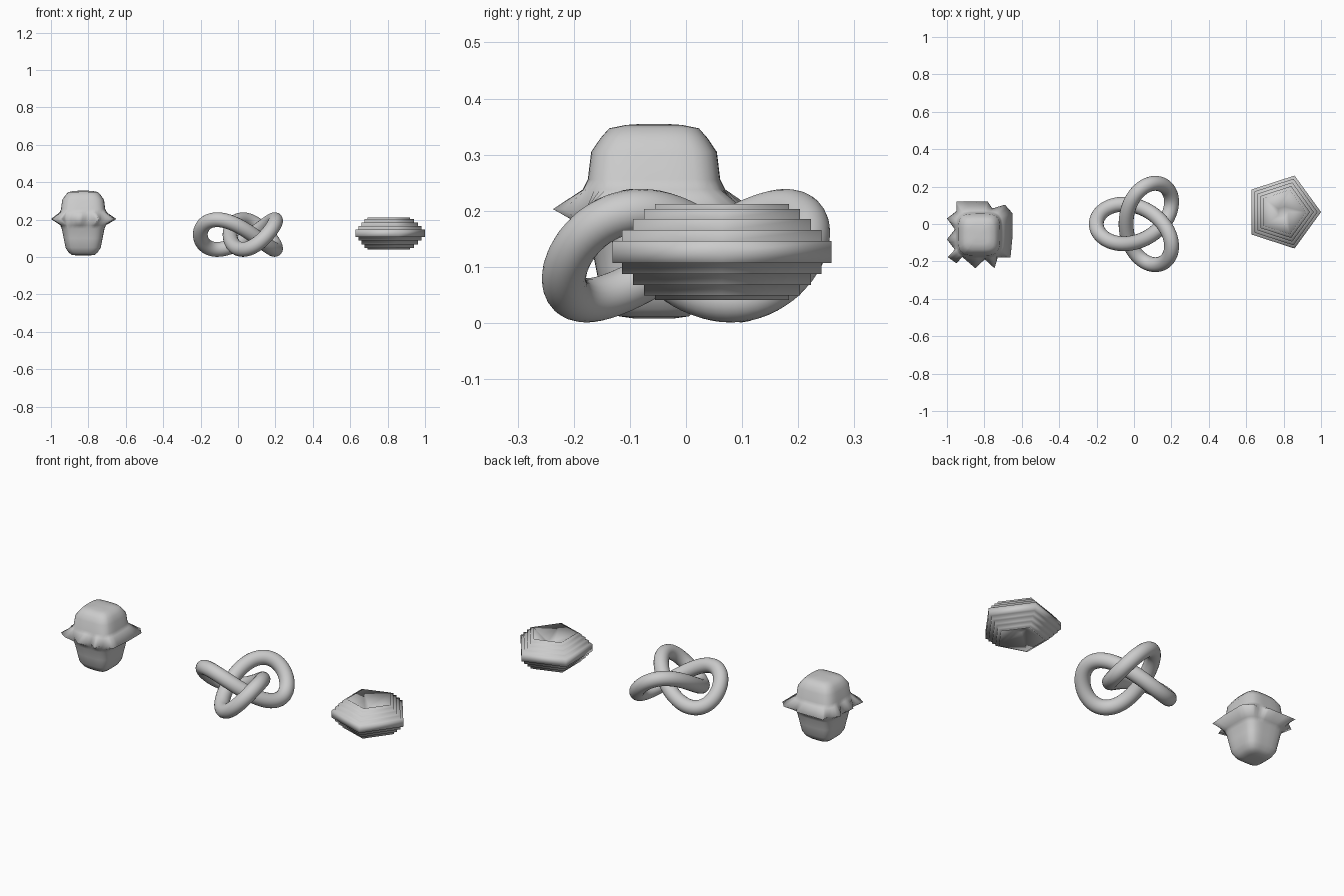
import bpy
from math import sin, cos, pi, tau
from mathutils import Vector

if "Cube" in bpy.data.objects:
    bpy.data.objects.remove(bpy.data.objects["Cube"])


def loft(name, rings, closed=False, angle=0.7):
    """Skin a list of equal-length rings; cap the ends unless the loft is closed."""
    n, m = len(rings[0]), len(rings)
    verts = [p for ring in rings for p in ring]
    faces = []
    for i in range(m if closed else m - 1):
        a, b = i * n, (i + 1) % m * n
        for j in range(n):
            k = (j + 1) % n
            faces.append((a + j, a + k, b + k, b + j))
    if not closed:
        faces.append(tuple(reversed(range(n))))
        faces.append(tuple(range((m - 1) * n, m * n)))
    mesh = bpy.data.meshes.new(name)
    mesh.from_pydata(verts, [], faces)
    ob = bpy.data.objects.new(name, mesh)
    bpy.context.collection.objects.link(ob)
    bpy.ops.object.select_all(action='DESELECT')
    ob.select_set(True)
    bpy.context.view_layer.objects.active = ob
    bpy.ops.object.mode_set(mode='EDIT')
    bpy.ops.mesh.select_all(action='SELECT')
    bpy.ops.mesh.normals_make_consistent(inside=False)
    bpy.ops.object.mode_set(mode='OBJECT')
    bpy.ops.object.shade_smooth_by_angle(angle=angle)
    return ob


# Trefoil knot in the middle
S, TUBE = 0.0795, 0.0395


def knot_point(t):
    return Vector((0.037 + S * (cos(t) - 2 * cos(2 * t)),
                   S * (sin(t) + 2 * sin(2 * t)),
                   0.12 + S * sin(3 * t)))


rings = []
for i in range(144):
    t = tau * i / 144
    p = knot_point(t)
    tangent = (knot_point(t + 0.001) - knot_point(t - 0.001)).normalized()
    side = tangent.cross(Vector((0, 0, 1))).normalized()
    up = side.cross(tangent)
    rings.append([p + TUBE * (cos(tau * j / 20) * side + sin(tau * j / 20) * up)
                  for j in range(20)])
loft("trefoil_knot", rings, closed=True, angle=1.5)

# Stepped pentagonal disc with a pit on both faces: (radius, height from mid plane)
upper = [(0.205, 0.0195), (0.187, 0.0195), (0.187, 0.039), (0.1665, 0.039),
         (0.1665, 0.059), (0.146, 0.059), (0.146, 0.077), (0.1255, 0.077),
         (0.1255, 0.0855), (0.03, 0.028)]
profile = [(r, -h) for r, h in reversed(upper)] + [(0.205, 0)] + upper
loft("stepped_pentagon",
     [[(0.795 + r * cos(tau * k / 5), 0.064 + r * sin(tau * k / 5), 0.1265 + h)
       for k in range(5)] for r, h in profile], angle=pi)

# Rounded block with a jagged brim: brim outline relative to the block centre
brim = [(.178, -.015), (.178, .115), (.138, .16), (.071, .14), (.045, .178),
        (-.122, .178), (-.122, .125), (-.172, .087), (-.13, .028), (-.172, -.025),
        (-.13, -.08), (-.168, -.12), (-.122, -.153), (-.09, -.12), (-.02, -.18),
        (.03, -.132), (.082, -.18), (.1, -.121), (.168, -.121)]
outline = []
for (ax, ay), (bx, by) in zip(brim, brim[1:] + brim[:1]):
    for f in (0, 1 / 3, 2 / 3):
        outline.append((ax + (bx - ax) * f, ay + (by - ay) * f))


def block_ring(z, half):
    """Rounded-square ring, or the brim outline when half is None."""
    ring = []
    for x, y in outline:
        k = 1 if half is None else half / (x ** 4 + y ** 4) ** 0.25
        ring.append((-0.828 + k * x, -0.057 + k * y, z))
    return ring


levels = [(.008, .035), (.012, .062), (.025, .078), (.05, .094), (.1, .104),
          (.15, .114), (.17, .122), (.203, None), (.238, .127), (.256, .118),
          (.305, .112), (.33, .095), (.347, .08), (.353, .05), (.355, .02)]
loft("jagged_brim_block", [block_ring(z, h) for z, h in levels], angle=pi)
